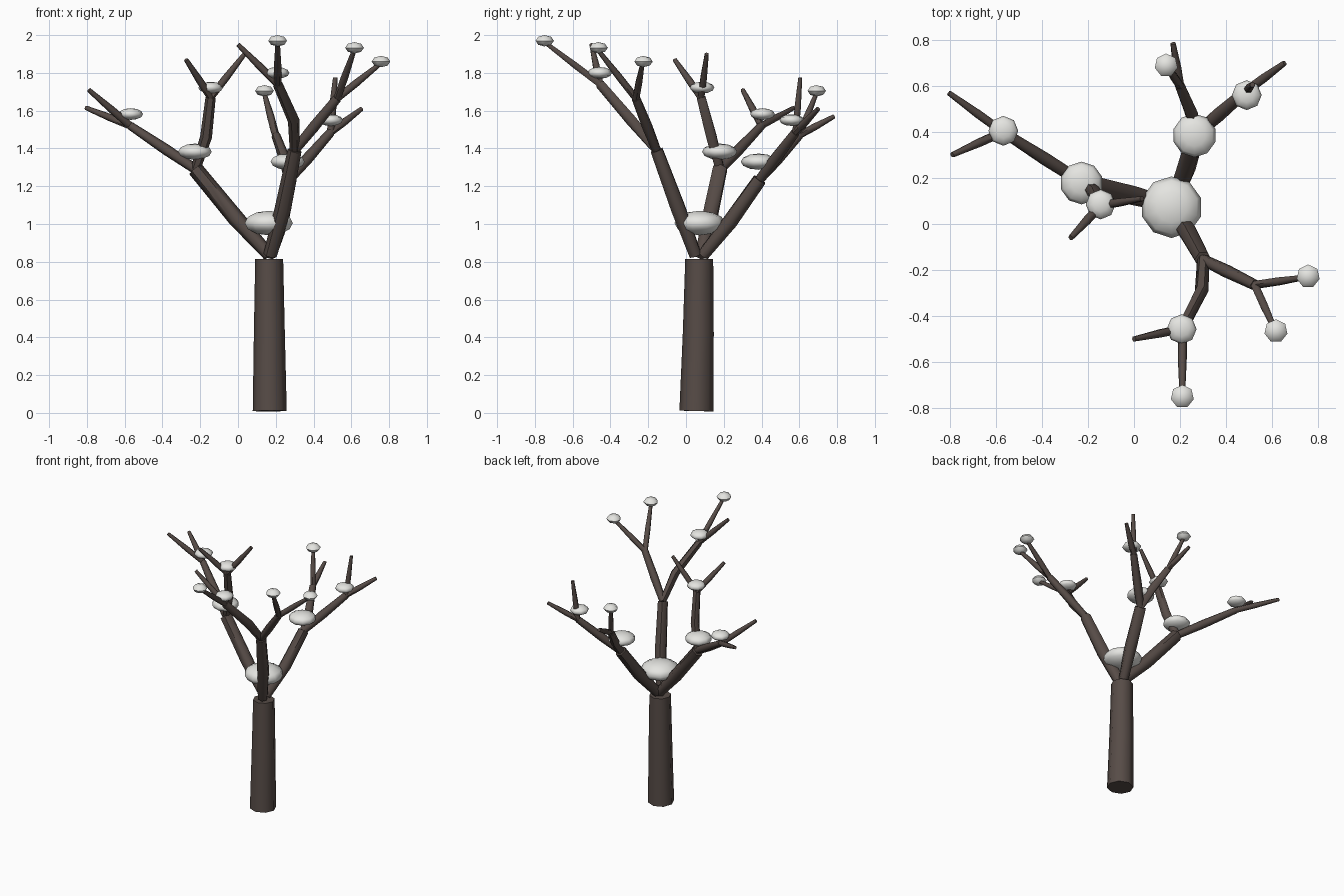
import bpy, bmesh, math
from mathutils import Vector

if "Cube" in bpy.data.objects:
    bpy.data.objects.remove(bpy.data.objects["Cube"])


def material(name, rgb):
    m = bpy.data.materials.new(name)
    m.diffuse_color = (*rgb, 1)
    m.use_nodes = True
    m.node_tree.nodes["Principled BSDF"].inputs["Base Color"].default_value = m.diffuse_color
    return m


BARK = material("dark bark", (0.095, 0.072, 0.063))
SNOW = material("snow", (0.78, 0.78, 0.75))


def finish(name, bm, mat, angle):
    bmesh.ops.recalc_face_normals(bm, faces=bm.faces)
    me = bpy.data.meshes.new(name)
    bm.to_mesh(me)
    bm.free()
    me.materials.append(mat)
    ob = bpy.data.objects.new(name, me)
    bpy.context.collection.objects.link(ob)
    bpy.context.view_layer.objects.active = ob
    ob.select_set(True)
    bpy.ops.object.shade_smooth_by_angle(angle=math.radians(angle))
    ob.select_set(False)


def tube(name, points, radii, sides=6):
    """Tapered closed limb through the given points."""
    pts = [Vector(p) for p in points]
    bm = bmesh.new()
    rings = []
    for i, (p, r) in enumerate(zip(pts, radii)):
        d = (pts[min(i + 1, len(pts) - 1)] - pts[max(i - 1, 0)]).normalized()
        u = d.cross(Vector((0.0, 1.0, 0.0))).normalized()
        v = d.cross(u)
        rings.append([bm.verts.new(p + r * (u * math.cos(a) + v * math.sin(a)))
                      for a in (2 * math.pi * k / sides for k in range(sides))])
    for a, b in zip(rings, rings[1:]):
        for k in range(sides):
            n = (k + 1) % sides
            bm.faces.new((a[k], a[n], b[n], b[k]))
    bm.faces.new(rings[0])
    bm.faces.new(rings[-1])
    finish(name, bm, BARK, 60)


def limb(name, a, b, r0, r1, bend=(0, 0, 0)):
    """Branch with a slightly thickened, offset middle."""
    a, b = Vector(a), Vector(b)
    mid = a.lerp(b, 0.45) + Vector(bend)
    tube(name, (a, mid, b), (r0 * 0.72, (r0 + r1) / 2, r1))


def snow(name, centre, r, height, seg=8, rings=6):
    """Flattened rounded clump."""
    bm = bmesh.new()
    bmesh.ops.create_uvsphere(bm, u_segments=seg, v_segments=rings, radius=1)
    for v in bm.verts:
        v.co = Vector((v.co.x * r, v.co.y * r, v.co.z * height)) + Vector(centre)
    finish(name, bm, SNOW, 60)


# Trunk
tube("trunk", [(0.168, 0.055, 0.01), (0.166, 0.065, 0.42), (0.165, 0.07, 0.815)],
     [0.09, 0.082, 0.074], 8)

# Main boughs
left, back, front = (-0.225, 0.18, 1.29), (0.27, 0.39, 1.235), (0.30, -0.155, 1.39)
limb("left_bough", (0.165, 0.08, 0.835), left, 0.047, 0.042, (0, 0, -0.01))
limb("back_bough", (0.17, 0.09, 0.835), back, 0.047, 0.04, (0.01, 0.01, 0))
limb("front_bough", (0.17, 0.05, 0.835), front, 0.05, 0.037, (0.01, 0, 0))

# Secondary branches
left_out, left_up = (-0.57, 0.40, 1.52), (-0.145, 0.08, 1.67)
back_right, back_up = (0.49, 0.58, 1.485), (0.20, 0.60, 1.47)
front_right, front_up = (0.525, -0.265, 1.665), (0.21, -0.455, 1.74)
limb("left_outer_branch", left, left_out, 0.036, 0.022)
limb("left_upper_branch", left, left_up, 0.036, 0.027, (0.02, 0, 0))
limb("back_right_branch", back, back_right, 0.036, 0.024)
limb("back_upper_branch", back, back_up, 0.036, 0.024, (0.01, 0, 0))
limb("front_right_branch", front, front_right, 0.034, 0.024)
limb("front_upper_branch", front, front_up, 0.036, 0.026, (0.035, 0, 0))

# Twigs: two per secondary branch
twigs = [
    (left_out, (-0.79, 0.30, 1.71)), (left_out, (-0.805, 0.57, 1.615)),
    (left_up, (-0.275, -0.06, 1.87)), (left_up, (0.035, 0.11, 1.90)),
    (back_right, (0.655, 0.70, 1.61)), (back_right, (0.515, 0.605, 1.775)),
    (back_up, (0.14, 0.69, 1.69)), (back_up, (0.17, 0.785, 1.57)),
    (front_right, (0.755, -0.23, 1.85)), (front_right, (0.615, -0.465, 1.92)),
    (front_up, (0.21, -0.745, 1.96)), (front_up, (0.0, -0.50, 1.95)),
]
for i, (a, b) in enumerate(twigs):
    limb(f"twig_{i + 1}", a, b, 0.027, 0.012)

# Snow in the forks
snow("snow_main_fork", (0.163, 0.073, 1.005), 0.134, 0.065, 10)
snow("snow_left_fork", (-0.228, 0.178, 1.383), 0.093, 0.043, 10)
snow("snow_back_fork", (0.263, 0.385, 1.33), 0.095, 0.043, 10)
for n, c in (("left_outer", (-0.568, 0.405, 1.582)), ("left_upper", (-0.145, 0.085, 1.722)),
             ("back_right", (0.49, 0.56, 1.55)), ("front_upper", (0.207, -0.457, 1.80))):
    snow("snow_" + n, c, 0.065, 0.031, 8)

# Snow on twig ends
for i, c in enumerate(((0.14, 0.69, 1.705), (0.757, -0.227, 1.86),
                       (0.617, -0.465, 1.933), (0.21, -0.75, 1.97))):
    snow(f"snow_tip_{i + 1}", c, 0.051, 0.03, 7, 4)
